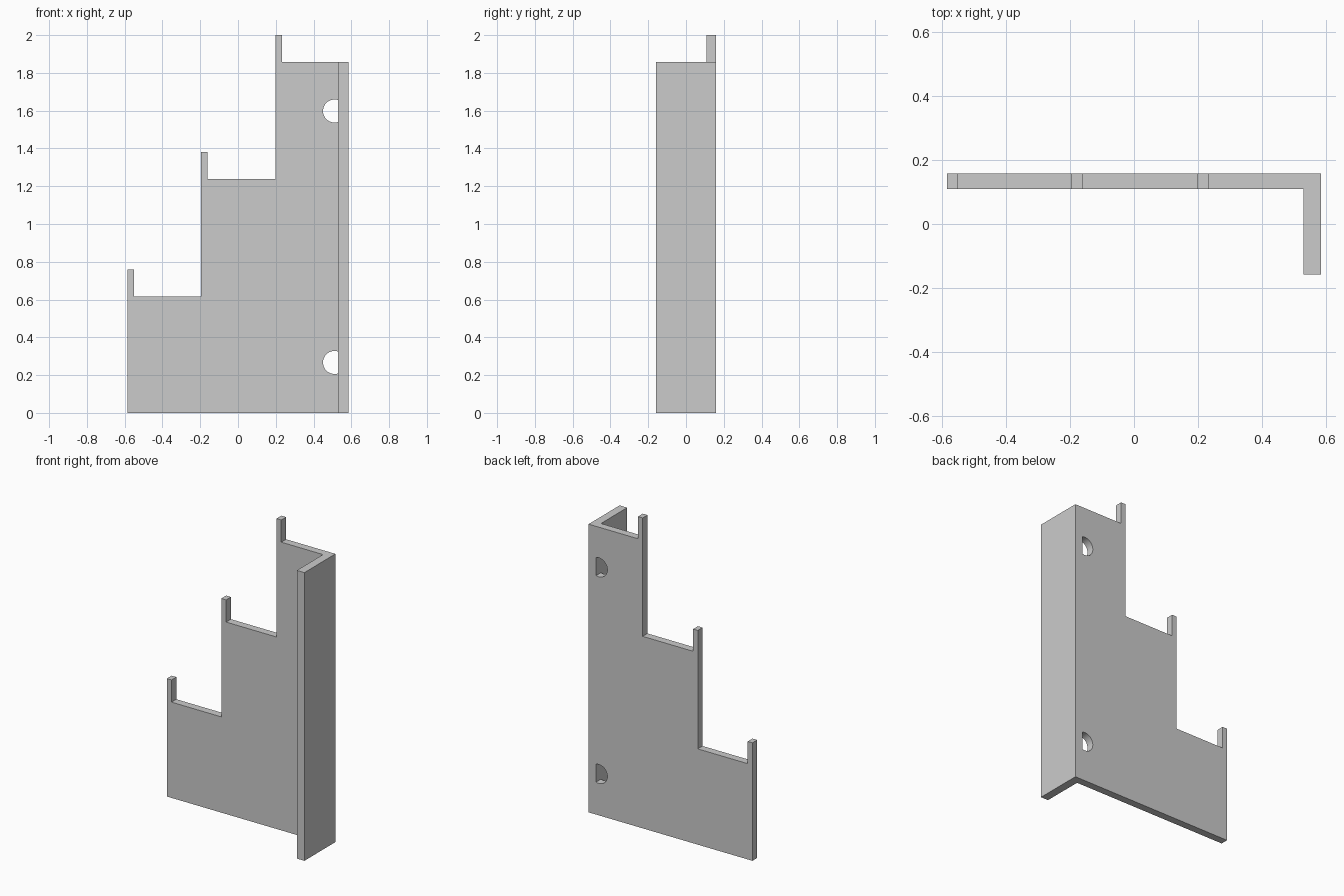
import bpy, bmesh
from math import sin, cos, acos

if "Cube" in bpy.data.objects:
    bpy.data.objects.remove(bpy.data.objects["Cube"])

X_END, X_IN = 0.584, 0.53           # outer and inner face of the side flange
Y_FRONT, Y_PLATE, Y_BACK = -0.158, 0.109, 0.158
STEP_H, TAB_W, TAB_H = 0.62, 0.034, 0.143
HOLE_X, HOLE_R = 0.511, 0.061


def prism(name, outline, y0, y1):
    """Extrude an x-z outline from y0 to y1."""
    bm = bmesh.new()
    face = bm.faces.new([bm.verts.new((x, y0, z)) for x, z in outline])
    ext = bmesh.ops.extrude_face_region(bm, geom=[face])
    verts = [g for g in ext["geom"] if isinstance(g, bmesh.types.BMVert)]
    bmesh.ops.translate(bm, vec=(0, y1 - y0, 0), verts=verts)
    bmesh.ops.recalc_face_normals(bm, faces=bm.faces)
    mesh = bpy.data.meshes.new(name)
    bm.to_mesh(mesh)
    bm.free()
    obj = bpy.data.objects.new(name, mesh)
    bpy.context.collection.objects.link(obj)
    return obj


def notch(zc, n=28):
    """Screw hole cut off by the flange face, listed from bottom to top."""
    a = acos((X_IN - HOLE_X) / HOLE_R)
    span = 2 * 3.14159265 - 2 * a
    pts = []
    for i in range(n + 1):
        t = -a - span * i / n
        x = X_IN if i in (0, n) else HOLE_X + HOLE_R * cos(t)
        pts.append((x, zc + HOLE_R * sin(t)))
    return pts


# Stepped plate outline: right edge with screw holes, then stairs with tabs
outline = [(-X_END, 0), (X_IN, 0)] + notch(0.267) + notch(1.598)
outline.append((X_IN, 3 * STEP_H - 0.003))
for i, x in reversed(list(enumerate((-X_END, -0.195, 0.198)))):
    z = STEP_H * (i + 1) - 0.003
    outline += [(x + TAB_W, z), (x + TAB_W, z + TAB_H), (x, z + TAB_H)]
    if i:
        outline.append((x, z - STEP_H))
bracket = prism("stepped_bracket", outline, Y_PLATE, Y_BACK)

# Side flange, fused to the plate
top = 3 * STEP_H - 0.003
flange = prism("side_flange", [(X_IN, 0), (X_END, 0), (X_END, top), (X_IN, top)],
               Y_FRONT, Y_BACK)
mod = bracket.modifiers.new("fuse", 'BOOLEAN')
mod.operation = 'UNION'
mod.solver = 'EXACT'
mod.object = flange
bpy.context.view_layer.objects.active = bracket
bracket.select_set(True)
bpy.ops.object.modifier_apply(modifier="fuse")
bpy.data.objects.remove(flange)

# Smooth the hole walls, keep the corners sharp
bpy.ops.object.shade_smooth_by_angle(angle=0.52)
